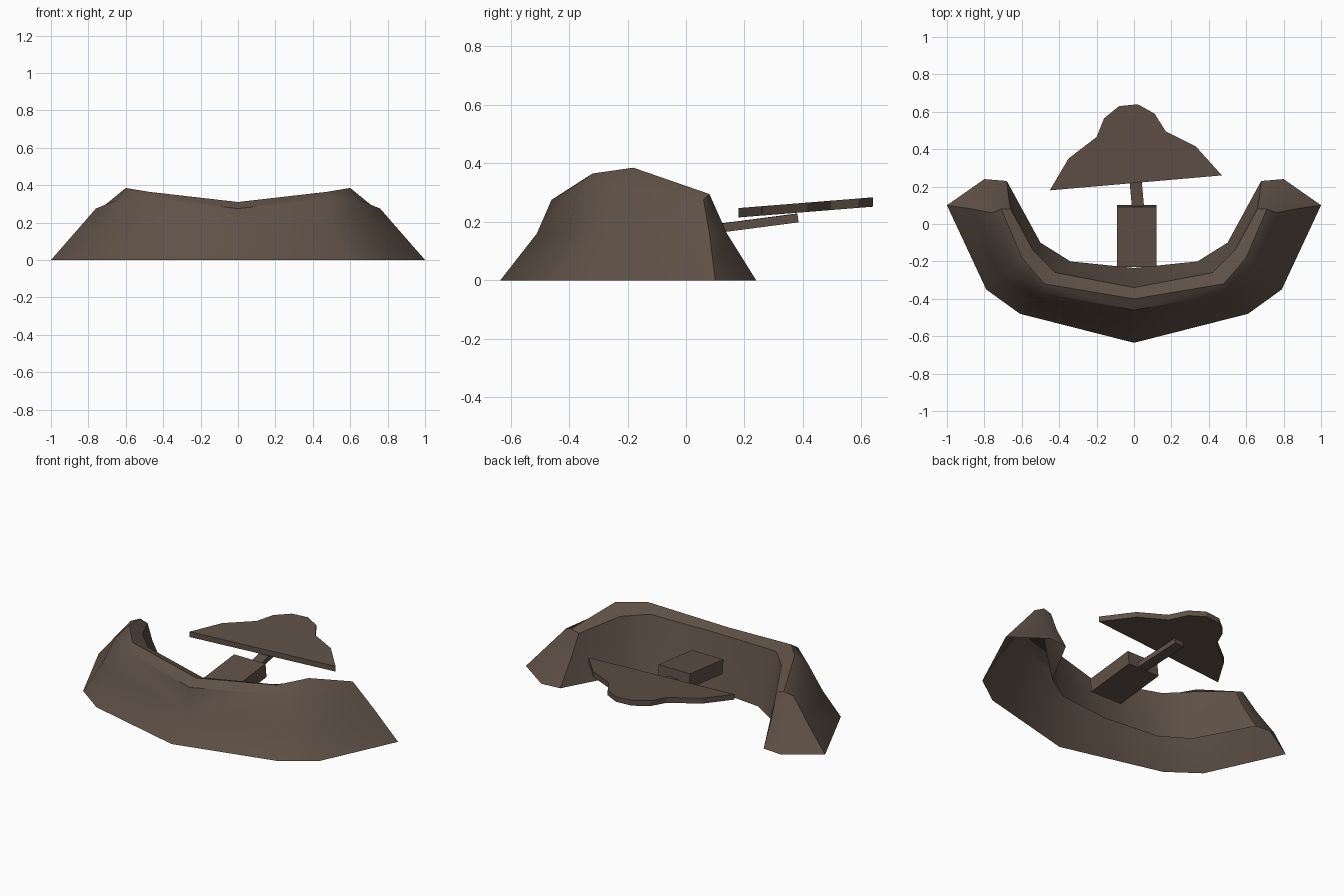
import bpy, bmesh, math
from mathutils import Matrix, Vector

if "Cube" in bpy.data.objects:
    bpy.data.objects.remove(bpy.data.objects["Cube"])


def material(name, rgb):
    m = bpy.data.materials.new(name)
    m.diffuse_color = (*rgb, 1)
    m.use_nodes = True
    m.node_tree.nodes["Principled BSDF"].inputs["Base Color"].default_value = m.diffuse_color
    return m


EARTH = material("earth_brown", (0.115, 0.082, 0.062))


def finish(bm, name, smooth=None):
    bmesh.ops.recalc_face_normals(bm, faces=bm.faces)
    me = bpy.data.meshes.new(name)
    bm.to_mesh(me)
    bm.free()
    me.materials.append(EARTH)
    ob = bpy.data.objects.new(name, me)
    bpy.context.collection.objects.link(ob)
    if smooth:
        bpy.ops.object.select_all(action='DESELECT')
        ob.select_set(True)
        bpy.context.view_layer.objects.active = ob
        bpy.ops.object.shade_smooth_by_angle(angle=math.radians(smooth))
    return ob


# Curved earth bank: cross-sections from outer foot over the crest to inner foot
SECTIONS = [
    [(0, -.635, 0), (0, -.51, .16), (0, -.46, .275), (0, -.40, .31),
     (0, -.34, .29), (0, -.29, .15), (0, -.235, 0)],
    [(.61, -.48, 0), (.51, -.40, .16), (.49, -.37, .33), (.48, -.32, .365),
     (.42, -.26, .33), (.38, -.23, .15), (.34, -.20, 0)],
    [(.79, -.35, 0), (.71, -.29, .16), (.65, -.24, .32), (.60, -.18, .385),
     (.54, -.14, .33), (.52, -.12, .16), (.50, -.10, 0)],
    [(1.0, .10, 0), (.86, .08, .16), (.76, .06, .275), (.71, .08, .295),
     (.66, .08, .28), (.67, .14, .15), (.68, .23, 0)],
]
bm = bmesh.new()
for side in (1, -1):
    rings = [[bm.verts.new((x * side, y, z)) for x, y, z in s] for s in SECTIONS]
    for a, b in zip(rings, rings[1:]):
        for i in range(6):
            bm.faces.new((a[i], a[i + 1], b[i + 1], b[i]))
    # sloping end of the arm
    e = rings[-1]
    foot = bm.verts.new((.80 * side, .24, 0))
    mid = bm.verts.new((.76 * side, .14, .16))
    for f in ((e[0], e[1], mid, foot), (e[1], e[2], e[3], mid),
              (e[3], e[4], e[5], mid), (e[5], e[6], foot, mid)):
        bm.faces.new(f)
bmesh.ops.remove_doubles(bm, verts=bm.verts, dist=1e-4)
finish(bm, "earth_bank", 40)


def beam(name, start, end, width, height):
    """Box running between two end centres."""
    a, b = Vector(start), Vector(end)
    y = (b - a).normalized()
    x = y.cross(Vector((0, 0, 1))).normalized()
    rot = Matrix((x, y, x.cross(y))).transposed().to_4x4()
    bm = bmesh.new()
    bmesh.ops.create_cube(bm, size=1, matrix=Matrix.Translation((a + b) / 2) @ rot
                          @ Matrix.Diagonal((width, (b - a).length, height, 1)))
    finish(bm, name)


# Tilted block and the narrow arm that reaches out of it
beam("block", (.015, -.225, .163), (.015, .096, .198), .21, .085)
beam("arm", (.025, .05, .170), (-.005, .38, .213), .065, .03)

# Tilted flat plate with a domed outline
OUTLINE = [(-.45, .18), (.47, .26), (.33, .415), (.17, .495), (.11, .59),
           (.02, .64), (-.08, .63), (-.16, .565), (-.20, .465), (-.35, .35)]
bm = bmesh.new()
face = bm.faces.new([bm.verts.new((x, y, .215 + .08 * (y - .18))) for x, y in OUTLINE])
ext = bmesh.ops.extrude_face_region(bm, geom=[face])
bmesh.ops.translate(bm, vec=(0, 0, .032),
                    verts=[v for v in ext["geom"] if isinstance(v, bmesh.types.BMVert)])
finish(bm, "domed_plate")
